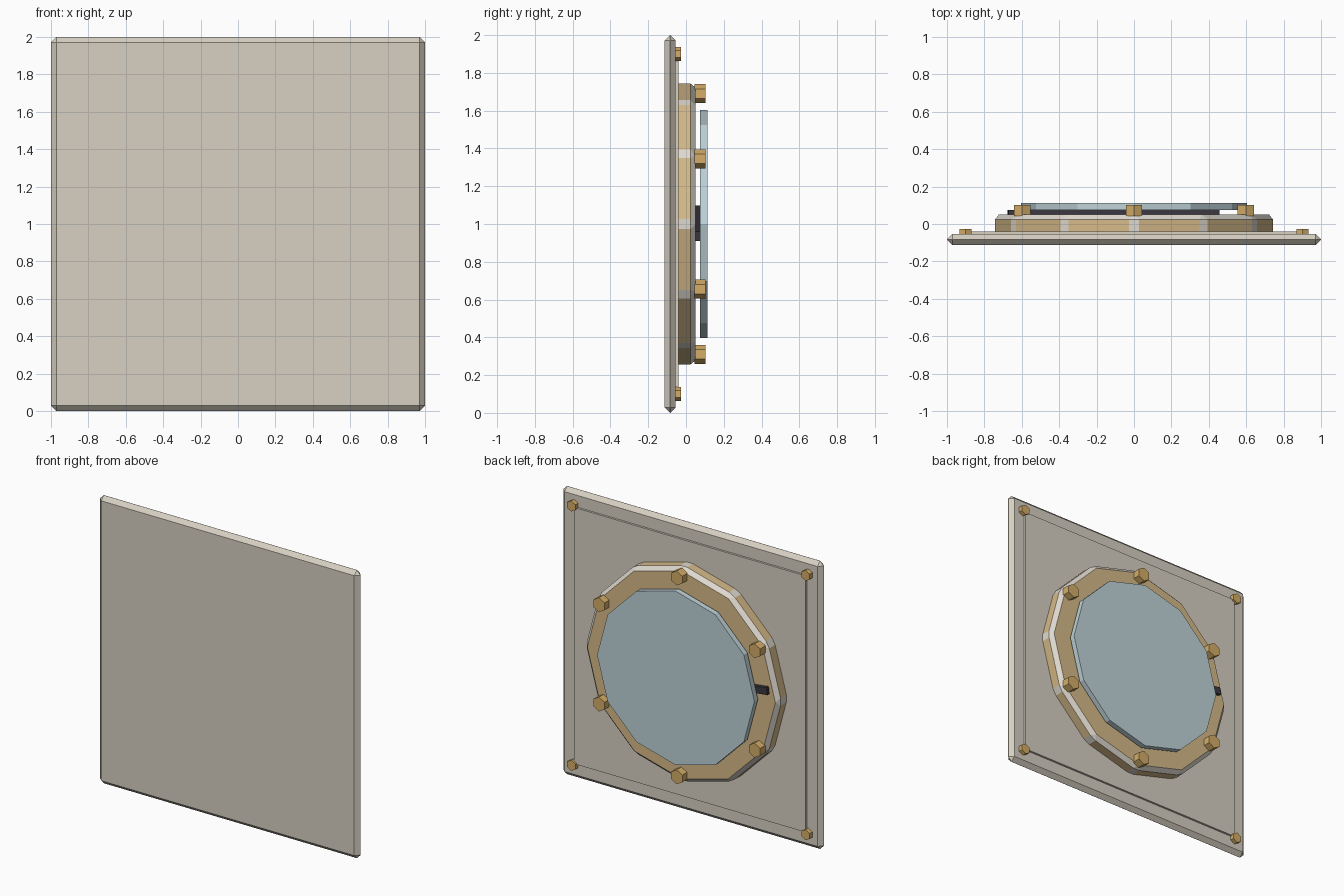
import bpy
import bmesh
from math import sin, cos, pi, radians
from mathutils import Matrix, Vector

cube = bpy.data.objects.get("Cube")
if cube:
    bpy.data.objects.remove(cube, do_unlink=True)


def material(name, color):
    mat = bpy.data.materials.new(name)
    mat.use_nodes = True
    mat.diffuse_color = (*color, 1)
    mat.node_tree.nodes["Principled BSDF"].inputs["Base Color"].default_value = (*color, 1)
    return mat


stone = material("warm_grey", (0.68, 0.63, 0.54))
pale = material("worn_edge", (0.74, 0.70, 0.63))
brass = material("brass", (0.67, 0.49, 0.25))
gold = material("bolt_gold", (0.66, 0.42, 0.14))
glass = material("pale_blue", (0.52, 0.65, 0.69))
dark = material("charcoal", (0.045, 0.04, 0.053))


def finish(bm, name, *mats):
    bmesh.ops.recalc_face_normals(bm, faces=bm.faces)
    mesh = bpy.data.meshes.new(name)
    bm.to_mesh(mesh)
    bm.free()
    for mat in mats:
        mesh.materials.append(mat)
    obj = bpy.data.objects.new(name, mesh)
    bpy.context.collection.objects.link(obj)
    return obj


def box(size, center, tilt=0):
    bm = bmesh.new()
    matrix = (Matrix.Translation(center) @ Matrix.Rotation(tilt, 4, 'Y')
              @ Matrix.Diagonal((*size, 1)))
    bmesh.ops.create_cube(bm, size=1, matrix=matrix)
    return bm


def prism(sides, radius, y0, y1, x=0, z=1):
    """Prism along y with one corner pointing straight up."""
    bm = bmesh.new()
    angles = [pi / 2 + 2 * pi * i / sides for i in range(sides)]
    face = bm.faces.new([bm.verts.new((x + radius * cos(a), y0, z + radius * sin(a)))
                         for a in angles])
    top = bmesh.ops.extrude_face_region(bm, geom=[face], use_keep_orig=True)["geom"]
    bmesh.ops.translate(bm, vec=Vector((0, y1 - y0, 0)),
                        verts=[v for v in top if isinstance(v, bmesh.types.BMVert)])
    return bm


# Square wall panel with chamfered edges
bm = box((2, 0.058, 2), (0, -0.0835, 1))
bmesh.ops.bevel(bm, geom=bm.edges[:], offset=0.0285, segments=1, affect='EDGES')
finish(bm, "wall_panel", stone)

# Thin raised plate behind the porthole
finish(box((1.78, 0.02, 1.78), (0, -0.05, 1)), "backing_plate", stone)

# Twelve-sided flange with pale chamfers on its corners and outer rim
bm = prism(12, 0.75, -0.045, 0.051)
edges = [e for e in bm.edges if max(v.co.y for v in e.verts) > 0]
bmesh.ops.bevel(bm, geom=edges, offset=0.027, segments=1, affect='EDGES', material=1)
finish(bm, "porthole_flange", brass, pale)

# Dark bar lying between flange and glass
finish(box((1.135, 0.03, 0.05), (-0.11, 0.06, 1.005), radians(7)), "latch_bar", dark)

# Glass disc
finish(prism(12, 0.604, 0.074, 0.1125), "porthole_glass", glass)

# Six flange bolts
for i in range(6):
    a = pi / 2 + i * pi / 3
    finish(prism(6, 0.05, 0.044, 0.102, 0.69 * cos(a), 1 + 0.69 * sin(a)),
           f"flange_bolt_{i + 1}", gold)

# Four corner bolts
for side, x in (("left", 0.9), ("right", -0.9)):
    for level, z in (("upper", 1.9), ("lower", 0.1)):
        finish(prism(6, 0.037, -0.06, -0.026, x, z), f"{level}_{side}_corner_bolt", gold)
